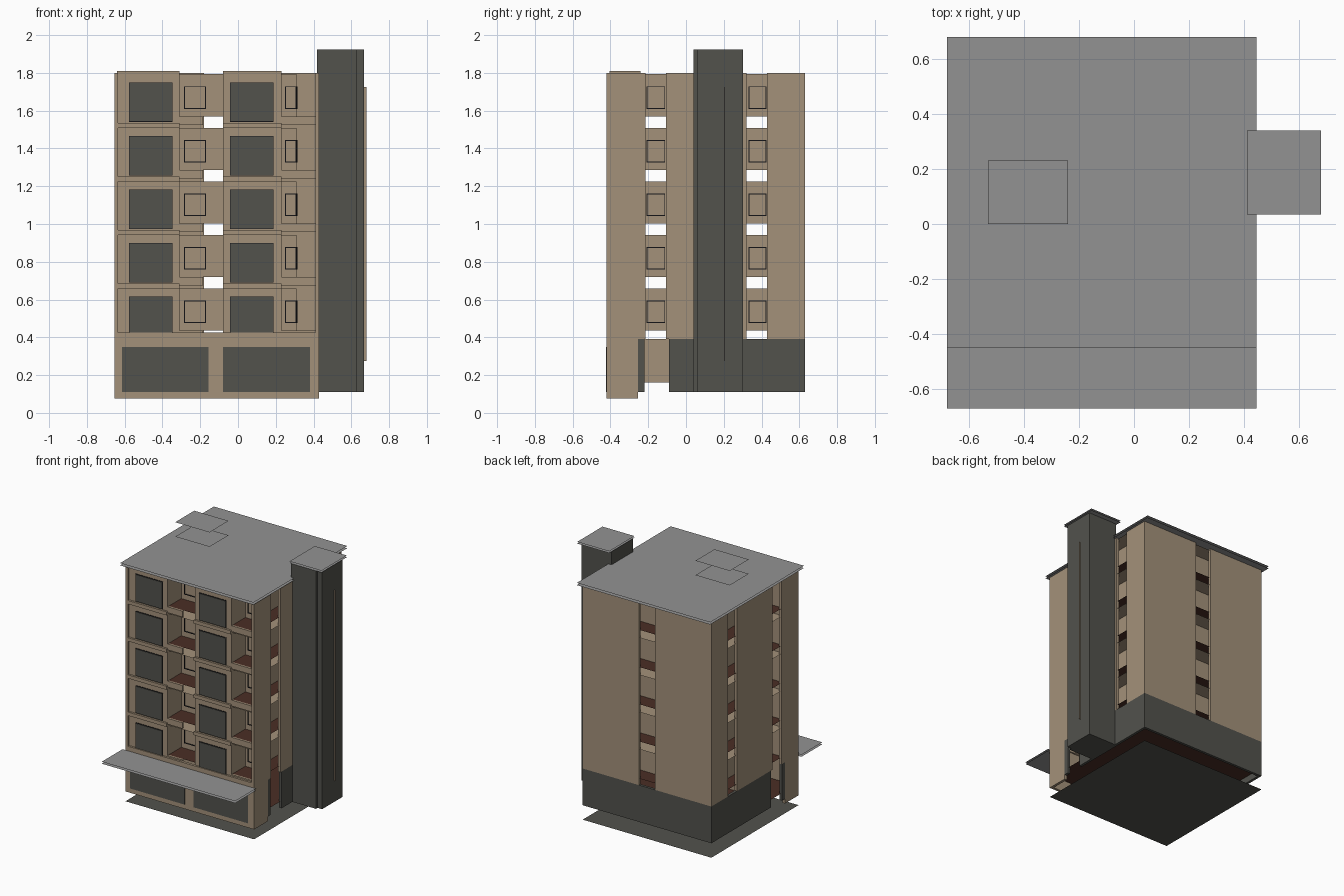
import bpy, bmesh

cube = bpy.data.objects.get("Cube")
if cube:
    bpy.data.objects.remove(cube, do_unlink=True)


def material(name, r, g, b):
    m = bpy.data.materials.new(name)
    m.use_nodes = True
    m.diffuse_color = (r, g, b, 1)
    bsdf = next(n for n in m.node_tree.nodes if n.type == 'BSDF_PRINCIPLED')
    bsdf.inputs["Base Color"].default_value = (r, g, b, 1)
    return m


TAN = material("tan_wall", .37, .285, .195)
DARK = material("dark_grey", .084, .084, .073)
ROOF = material("roof_grey", .29, .29, .29)
BROWN = material("brown_floor", .07, .027, .018)
BLACK = material("black_frame", .006, .006, .008)


def build(name, mat, parts):
    """Each part is ((x0, x1), (y0, y1), (z0, z1)); a single z gives a flat sheet."""
    bm = bmesh.new()
    for (x0, x1), (y0, y1), z in parts:
        ring = [(x0, y0), (x1, y0), (x1, y1), (x0, y1)]
        if not isinstance(z, tuple):
            bm.faces.new([bm.verts.new((x, y, z)) for x, y in ring])
            continue
        low, high = [[bm.verts.new((x, y, h)) for x, y in ring] for h in z]
        bm.faces.new(low[::-1])
        bm.faces.new(high)
        for i in range(4):
            j = (i + 1) % 4
            bm.faces.new((low[i], low[j], high[j], high[i]))
    mesh = bpy.data.meshes.new(name)
    bm.to_mesh(mesh)
    bm.free()
    mesh.materials.append(mat)
    ob = bpy.data.objects.new(name, mesh)
    bpy.context.collection.objects.link(ob)
    return ob


# Main extents
X0, X1, Y0, Y1 = -.655, .43, -.42, .63
T = .02
BASE, EAVE = .39, 1.80
STEP = .2835
floors = [.435 + STEP * i for i in range(5)]
ROOM = .224
sides = [(X0, X0 + T), (X1 - T, X1)]
inner_x, inner_y = (X0 + .01, X1 - .01), (Y0 + .03, Y1 - .01)
core_x, core_y = (-.54, .31), (-.24, .5)

# Ground sheet, dark base storey
build("ground_sheet", DARK, [((X0, X1), (Y0, Y1), 0)])
base = [((X0, X1), (Y1 - T, Y1), (.11, BASE))]
for sx in sides:
    base += [(sx, (-.09, Y1), (.11, BASE)), (sx, (-.255, -.22), (.11, BASE))]
build("base_walls", DARK, base)

# Tall outer walls separated by vertical recesses
walls = [((X0, -.18), (Y1 - T, Y1), (BASE, EAVE)),
         ((-.045, X1), (Y1 - T, Y1), (BASE, EAVE))]
for sx in sides:
    walls += [(sx, y, (BASE, EAVE)) for y in ((Y0, -.215), (-.105, .32), (.43, Y1))]
build("outer_walls", TAN, walls)

# Rooms on each storey
build("room_floors", BROWN, [(inner_x, inner_y, z) for z in floors + [.16]])
build("room_ceilings", TAN, [(inner_x, inner_y, z + ROOM) for z in floors])
rooms = [(core_x, core_y, (z, z + ROOM)) for z in floors]
rooms.append((core_x, (core_y[0], -.08), (.16, BASE)))
build("room_walls", TAN, rooms)

# Thin frames on the recessed room walls
frames = []
B = .005
for z in floors:
    lo, hi = z + .04, z + .155
    for a, b in ((-.285, -.17), (.25, .31)):
        y = (core_y[0] - B, core_y[0])
        frames += [((a, b), y, (h, h + B)) for h in (lo, hi)]
        frames += [((x, x + B), y, (lo, hi)) for x in (a, b - B)]
    for x in ((core_x[0] - B, core_x[0]), (core_x[1], core_x[1] + B)):
        for a, b in ((-.21, -.11), (.33, .425)):
            frames += [(x, (a, b), (h, h + B)) for h in (lo, hi)]
            frames += [(x, (y, y + B), (lo, hi)) for y in (a, b - B)]
build("recess_window_frames", BLACK, frames)

# Front bays with windows and sills
bays = [(-.64, -.31), (-.08, .23)]
panes = [(-.575, -.35), (-.04, .185)]
FRONT = -.405
build("front_bays", TAN, [(b, (FRONT, core_y[0]), (.42, 1.81)) for b in bays])
glass, rims, sills = [], [], []
for i in range(5):
    z = .41 + STEP * i
    for (a, b), bay in zip(panes, bays):
        rims.append(((a - .003, b + .003), (FRONT - .004, FRONT), (z - .003, z + .206)))
        glass.append(((a, b), (FRONT - .008, FRONT), (z, z + .203)))
        if i:
            sills.append((bay, (Y0, FRONT), (z - .035, z - .008)))
build("front_windows", DARK, glass)
build("front_window_frames", BLACK, rims)
build("front_sills", TAN, sills)

# Balcony edges between the bays
edges = []
for i, z in enumerate(floors):
    drop = .045 if i else .015
    edges += [(x, (-.405, -.39), (z - drop, z)) for x in ((-.31, -.185), (.23, .41))]
build("balcony_edges", TAN, edges)

# Ground floor front with side returns and two shop windows
shop = [((X0, X1 - .005), (Y0, Y0 + T), (.075, .425))]
shop += [(sx, (Y0, -.255), (.075, .425)) for sx in sides]
build("ground_front", TAN, shop)
build("shop_windows", DARK, [((x, x + .46), (Y0 - .004, Y0), (.11, .35))
                             for x in (-.615, -.08)])

# Roof, canopy and hatch sheets
roof_x = (-.68, .445)
build("roof", ROOF, [(roof_x, (-.45, .68), z) for z in (1.803, 1.82)])
build("front_canopy", ROOF, [(roof_x, (-.67, Y0), z) for z in (.375, .39)])
build("roof_hatch", ROOF, [((-.53, -.24), (0, .23), z) for z in (1.89, 2.0)])

# Side tower with a notched corner, slim fin and cap
build("side_tower", DARK, [((.418, .63), (.04, .30), (.11, 1.925)),
                           ((.45, .668), (.06, .303), (.11, 1.925))])
build("tower_fin", TAN, [((.66, .68), (.2, .206), (.275, 1.725))])
build("tower_cap", ROOF, [((.41, .68), (.035, .34), z) for z in (1.927, 1.94)])
